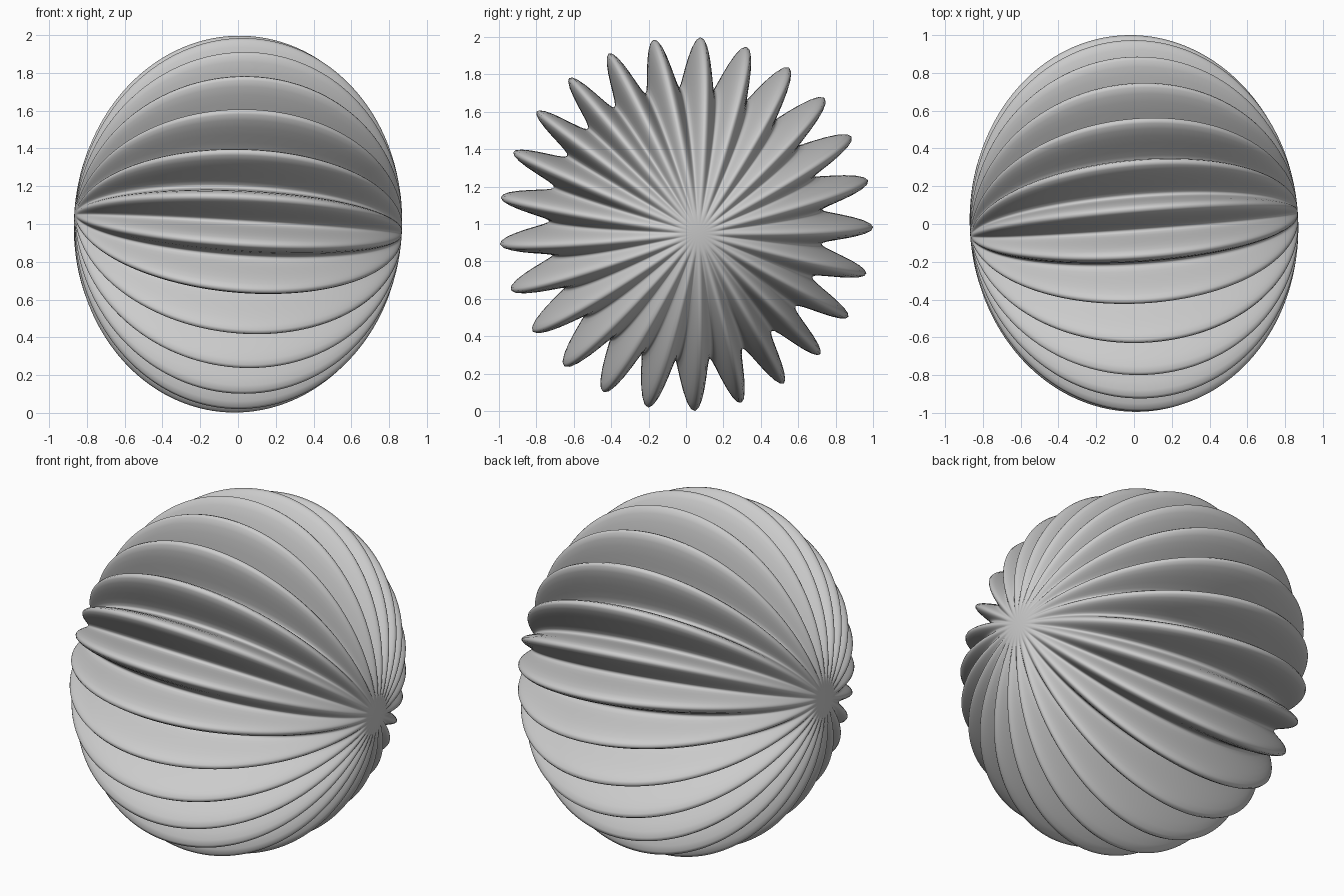
import bpy
import bmesh
from math import atan2, cos, hypot, radians
from mathutils import Vector

cube = bpy.data.objects.get("Cube")
if cube:
    bpy.data.objects.remove(cube, do_unlink=True)

RIBS = 25
HALF_LENGTH = 0.868      # pole to centre
VALLEY_DEPTH = 0.27      # groove depth between ribs
PHASE = radians(85.4)    # angle of the uppermost rib
AXIS = Vector((0.865, 0.065, -0.05))

# Plain grey skin
grey = bpy.data.materials.new("light_grey")
grey.use_nodes = True
colour = (0.6, 0.6, 0.6, 1)
grey.diffuse_color = colour
grey.node_tree.nodes["Principled BSDF"].inputs["Base Color"].default_value = colour

# Flattened sphere whose poles lie along a slightly tilted x axis
bm = bmesh.new()
bmesh.ops.create_uvsphere(bm, u_segments=RIBS * 16, v_segments=96, radius=1)
tilt = Vector((1, 0, 0)).rotation_difference(AXIS)

for v in bm.verts:
    # Turn the pole from z to x, then press grooves between the ribs
    x, y, z = v.co.z, v.co.x, v.co.y
    angle = atan2(z, y)
    fade = min(1, max(0, (hypot(y, z) - 0.05) / 0.12))
    groove = (1 - cos(RIBS * (angle - PHASE))) / 2
    r = 1 - VALLEY_DEPTH * groove * fade
    v.co = tilt @ Vector((x * HALF_LENGTH, y * r, z * r))

bmesh.ops.recalc_face_normals(bm, faces=bm.faces)
for f in bm.faces:
    f.smooth = True

mesh = bpy.data.meshes.new("ribbed_ball")
bm.to_mesh(mesh)
bm.free()
mesh.materials.append(grey)
ball = bpy.data.objects.new("ribbed_ball", mesh)
ball.location.z = 1
bpy.context.collection.objects.link(ball)
